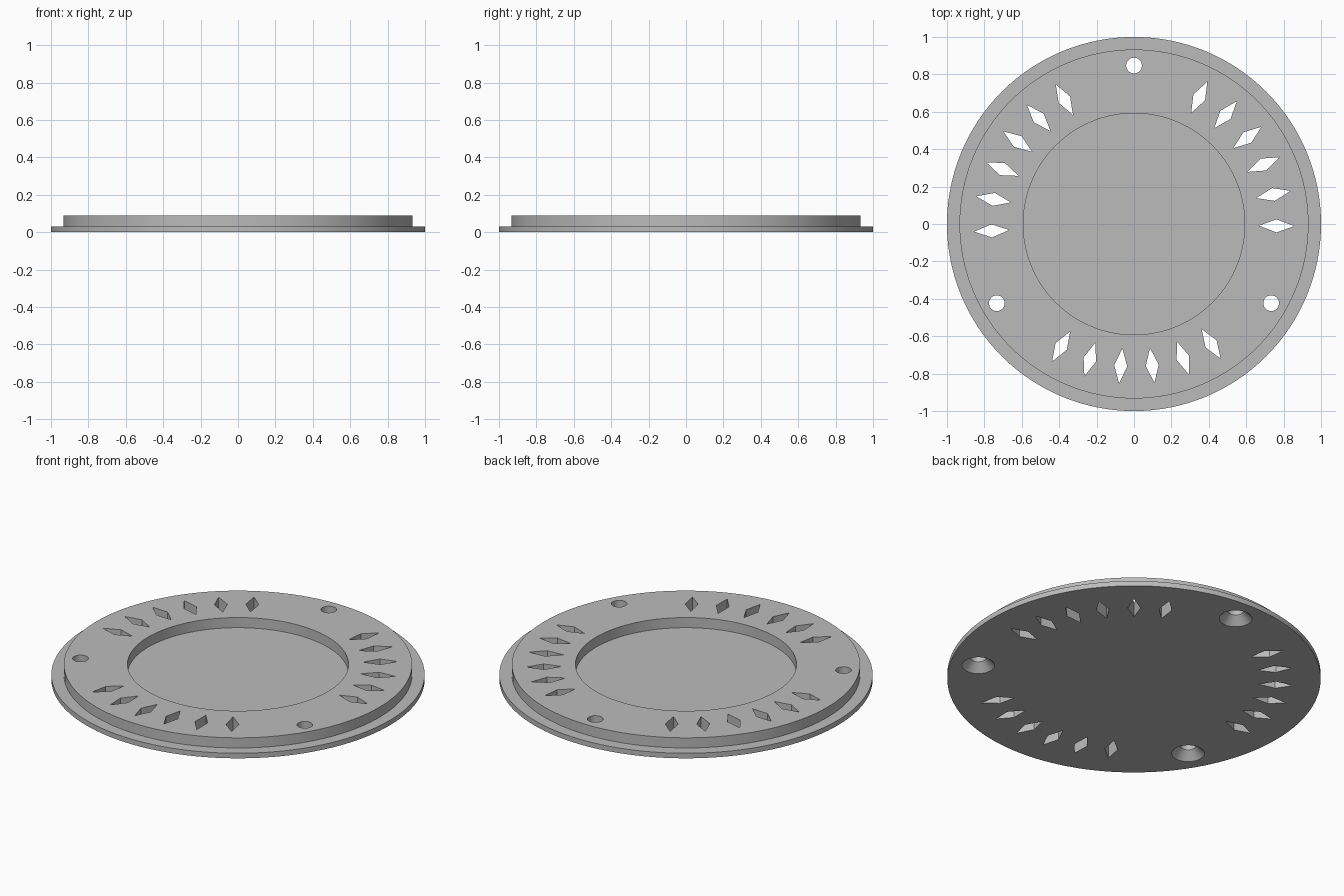
import bpy, bmesh
from math import sin, cos, pi, radians

cube = bpy.data.objects.get("Cube")
if cube:
    bpy.data.objects.remove(cube)

grey = bpy.data.materials.new("plain grey")
grey.use_nodes = True
colour = (0.5, 0.5, 0.5, 1)
grey.diffuse_color = colour
grey.node_tree.nodes["Principled BSDF"].inputs["Base Color"].default_value = colour

STEPS = 128
LEDGE, TOP = 0.03, 0.09


def finish(name, bm):
    bmesh.ops.recalc_face_normals(bm, faces=bm.faces)
    mesh = bpy.data.meshes.new(name)
    bm.to_mesh(mesh)
    bm.free()
    mesh.materials.append(grey)
    obj = bpy.data.objects.new(name, mesh)
    bpy.context.collection.objects.link(obj)
    return obj


def loft(bm, rings):
    """Skin a stack of equal rings and cap both ends."""
    loops = [[bm.verts.new(p) for p in ring] for ring in rings]
    for low, high in zip(loops, loops[1:]):
        for i in range(len(low)):
            j = (i + 1) % len(low)
            bm.faces.new((low[i], low[j], high[j], high[i]))
    bm.faces.new(loops[0][::-1])
    bm.faces.new(loops[-1])


def circle(radius, z, x=0, y=0, steps=STEPS):
    return [(x + radius * cos(2 * pi * i / steps),
             y + radius * sin(2 * pi * i / steps), z) for i in range(steps)]


# Stepped disc with a round recess in its top
body = bmesh.new()
loft(body, [circle(r, z) for r, z in (
    (1, 0), (1, LEDGE), (0.933, LEDGE), (0.933, TOP),
    (0.592, TOP), (0.592, LEDGE))])
cover = finish("vent_cover_plate", body)

# Cutters, repeated three times around the disc
cuts = bmesh.new()
for third in range(3):
    turn = radians(120 * third)

    # Countersunk screw hole, wide at the underside
    a = turn + pi / 2
    x, y = 0.847 * cos(a), 0.847 * sin(a)
    loft(cuts, [circle(r, z, x, y, 32) for r, z in (
        (0.098, -0.01), (0.042, 0.046), (0.042, 0.15))])

    # Six diamond vents pointing at the centre
    for k in range(6):
        a = turn + radians(-0.75 + 12.7 * k)
        diamond = [(0.762 + u, v) for u, v in (
            (0.094, 0), (0, 0.035), (-0.094, 0), (0, -0.035))]
        loft(cuts, [[(p * cos(a) - q * sin(a), p * sin(a) + q * cos(a), z)
                     for p, q in diamond] for z in (-0.05, 0.15)])
cutter = finish("vent_and_screw_cutter", cuts)

# Cut the openings and drop the cutter
cut = cover.modifiers.new("openings", "BOOLEAN")
cut.operation = "DIFFERENCE"
cut.solver = "EXACT"
cut.object = cutter
bpy.context.view_layer.objects.active = cover
cover.select_set(True)
bpy.ops.object.modifier_apply(modifier=cut.name)
bpy.data.objects.remove(cutter)
bpy.ops.object.shade_smooth_by_angle(angle=radians(25))
